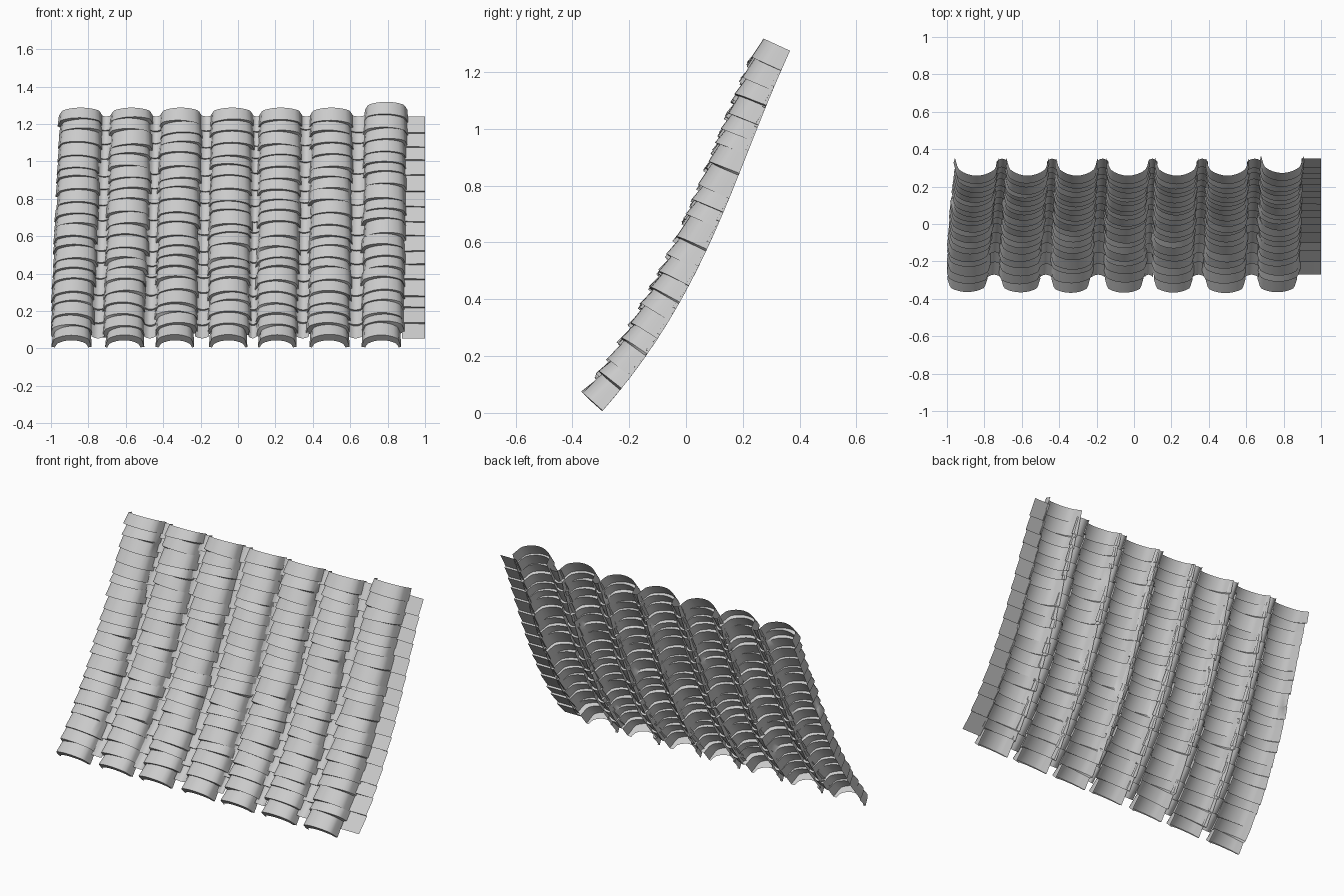
import bpy, bmesh, random
from mathutils import Vector

if "Cube" in bpy.data.objects:
    bpy.data.objects.remove(bpy.data.objects["Cube"])

random.seed(7)


# Roof slope: y as a function of height, steeper towards the top
def slope_y(z):
    return -.30 + .75 * z - .333 * z * (z - .3) + .19 * z * (z - .3) * (z - .75)


def on_roof(x, z, lift):
    d = (slope_y(z + .01) - slope_y(z - .01)) / .02
    n = Vector((0, -1, d)).normalized()
    return Vector((x, slope_y(z), z)) + n * lift


def make_sheet(name, rows):
    """Skin a list of equal-length point rows into one stepped sheet."""
    bm = bmesh.new()
    grid = [[bm.verts.new(p) for p in r] for r in rows]
    for a, b in zip(grid, grid[1:]):
        for i in range(len(a) - 1):
            bm.faces.new((a[i], a[i + 1], b[i + 1], b[i]))
    me = bpy.data.meshes.new(name)
    bm.to_mesh(me)
    bm.free()
    ob = bpy.data.objects.new(name, me)
    bpy.context.collection.objects.link(ob)
    bpy.ops.object.select_all(action='DESELECT')
    ob.select_set(True)
    bpy.context.view_layer.objects.active = ob
    bpy.ops.object.shade_smooth_by_angle(angle=.6)


def row_heights(z0, z1, n, jitter):
    step = (z1 - z0) / n
    return [z0 + step * i + (random.uniform(-jitter, jitter) * step if 0 < i < n else 0)
            for i in range(n + 1)]


# Half section of a cover tile: (sideways, height), mirrored for the other side
HALF = [(.118, .0), (.111, .025), (.105, .05), (.096, .07),
        (.075, .086), (.050, .098), (.025, .105), (0, .107)]
SECTION = [(-x, h) for x, h in HALF] + [(x, h) for x, h in HALF[-2::-1]]

# Column centre at the foot, and sideways lean over the full height
COLUMNS = [(-.89, .05), (-.61, .04), (-.335, .03), (-.05, .02),
           (.205, .025), (.485, .015), (.77, .02)]


def centre(i, z):
    x, lean = COLUMNS[i]
    return x + lean * z / 1.25


def arch_scale(z):
    """Covers get shallower towards the foot."""
    return .76 + .2 * min(1, z / .35)


# Cover tile columns: overlapping arched tiles with raised lower lips
for i in range(len(COLUMNS)):
    top = 1.275 if i == 6 else 1.245
    zs = row_heights(.008, top, 20, .2)
    rows = []
    for k in range(20):
        dx, tilt = random.uniform(-.005, .005), random.uniform(-.05, .05)
        lip = random.uniform(.012, .02)
        wide = random.uniform(.98, 1.03) * (.89 if k == 0 else 1)
        for z, lift, w in ((zs[k], lip, wide), (zs[k + 1], 0, wide * .96)):
            t = 0 if z in (zs[0], zs[20]) else tilt
            row = []
            for sx, h in SECTION:
                x = max(-1, centre(i, z) + dx + sx * w)
                row.append(on_roof(x, z + sx * t, h * arch_scale(z) + lift * min(1, h / .06)))
            rows.append(row)
    # Folded end lip at the foot
    foot = [on_roof(centre(i, 0) + sx * .8, .006, max(0, h * .76 - .025)) for sx, h in SECTION]
    make_sheet(f"cover_tile_column_{i + 1}", [foot] + rows)

# Pan tile columns: shallow channels between the covers, flat at the right edge
for i in range(len(COLUMNS)):
    last = i == len(COLUMNS) - 1
    zs = row_heights(.045, 1.24, 15, .15)
    rows = []
    for k in range(15):
        tilt = random.uniform(-.03, .03)
        for z, lift in ((zs[k], .013), (zs[k + 1], .001)):
            t = 0 if z in (zs[0], zs[-1]) else tilt
            left = centre(i, z) + .105
            right = 1.0 if last else centre(i + 1, z) - .105
            row = []
            for j in range(7):
                u = j / 6
                curve = 0 if last else .018 * (2 * u - 1) ** 2
                row.append(on_roof(left + (right - left) * u, z + (u - .5) * t * .1,
                                   lift + curve))
            rows.append(row)
    make_sheet(f"pan_tile_column_{i + 1}", rows)
